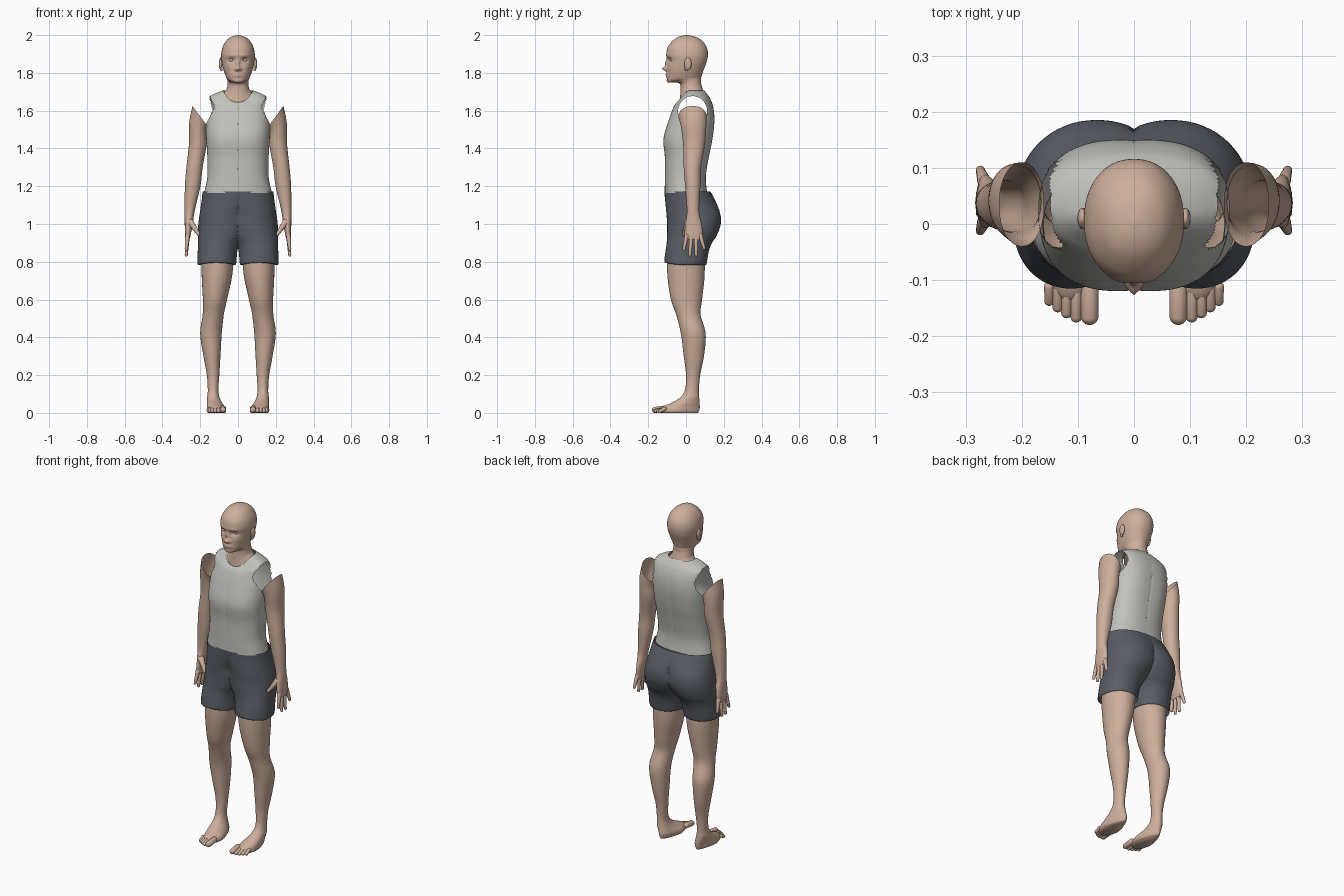
import bpy, bmesh, math
from mathutils import Vector

if "Cube" in bpy.data.objects:
    bpy.data.objects.remove(bpy.data.objects["Cube"])


def material(name, rgb):
    m = bpy.data.materials.new(name)
    m.use_nodes = True
    m.diffuse_color = (*rgb, 1)
    m.node_tree.nodes["Principled BSDF"].inputs["Base Color"].default_value = (*rgb, 1)
    return m


SKIN = material("skin", (0.62, 0.43, 0.33))
SHIRT = material("light grey cloth", (0.53, 0.54, 0.50))
SHORTS = material("dark grey cloth", (0.10, 0.11, 0.13))
EYE = material("eye white", (0.68, 0.62, 0.57))


def finish(name, bm, mat, mirror):
    bmesh.ops.recalc_face_normals(bm, faces=bm.faces)
    for f in bm.faces:
        f.smooth = True
    me = bpy.data.meshes.new(name)
    bm.to_mesh(me)
    bm.free()
    me.materials.append(mat)
    ob = bpy.data.objects.new(name, me)
    bpy.context.collection.objects.link(ob)
    if mirror:
        mod = ob.modifiers.new("mirror", "MIRROR")
        mod.merge_threshold = 0.0005
    return ob


def spline(rows, steps):
    """Smooth in-between rings through the given ones."""
    out = []
    last = len(rows) - 1
    for i in range(last):
        quad = [rows[max(i - 1, 0)], rows[i], rows[i + 1], rows[min(i + 2, last)]]
        for k in range(steps):
            t = k / steps
            out.append([0.5 * (2 * b + (c - a) * t + (2 * a - 5 * b + 4 * c - d) * t * t
                               + (3 * b - a - 3 * c + d) * t ** 3) for a, b, c, d in zip(*quad)])
    return out + [rows[-1]]


def power(v, n):
    return math.copysign(abs(v) ** (2 / n), v)


def loft(name, rings, mat, seg=48, steps=6, n=2.0, half=False, cap=False, mirror=True, shape=None):
    """Ring: z, centre x, half width, front y, back y, front z shift, outward z tilt."""
    bm = bmesh.new()
    loops = []
    rows = [list(r) + [0] * (7 - len(r)) for r in rings]
    for z, cx, rx, yf, yb, dz, tilt in spline(rows, steps):
        loop = []
        for i in range(seg):
            a = math.tau * i / seg
            c, s = math.cos(a), math.sin(a)
            x = cx + rx * power(c, n)
            y = (yf + yb) / 2 + (yb - yf) / 2 * power(s, n)
            h = z + tilt * c + (dz * s * s if s < 0 else 0)
            loop.append(bm.verts.new((max(x, 0) if half else x, y, h)))
        loops.append(loop)
    for lo, hi in zip(loops, loops[1:]):
        for i in range(seg):
            j = (i + 1) % seg
            bm.faces.new((lo[i], lo[j], hi[j], hi[i]))
    if cap:
        bm.faces.new(loops[-1])
    if half:
        wall = [f for f in bm.faces if all(v.co.x < 1e-5 for v in f.verts)]
        bmesh.ops.delete(bm, geom=wall, context="FACES")
    if shape:
        shape(bm)
    return finish(name, bm, mat, mirror)


def capsules(name, items, mat):
    """Tapered round-ended pieces from start to end."""
    bm = bmesh.new()
    for p, q, r0, r1 in items:
        p, q = Vector(p), Vector(q)
        turn = (q - p).to_track_quat("Z", "Y")
        for v in bmesh.ops.create_uvsphere(bm, u_segments=14, v_segments=11, radius=1)["verts"]:
            tip = v.co.z > 0
            v.co = (q if tip else p) + turn @ (v.co * (r1 if tip else r0))
    return finish(name, bm, mat, True)


def ellipsoid(name, centre, size, mat):
    bm = bmesh.new()
    bmesh.ops.create_uvsphere(bm, u_segments=20, v_segments=14, radius=1)
    for v in bm.verts:
        v.co = Vector(centre) + Vector(a * b for a, b in zip(v.co, size))
    return finish(name, bm, mat, True)


# Head and neck, with the face raised and sunk by soft bumps
BUMPS = [(0.036, 1.868, 0.016, 0.011, 0.013), (0, 1.822, 0.012, 0.011, -0.026),
         (0, 1.85, 0.008, 0.02, -0.014), (0, 1.788, 0.02, 0.009, -0.009),
         (0, 1.787, 0.018, 0.003, 0.006), (0, 1.755, 0.02, 0.01, -0.004),
         (0.05, 1.83, 0.02, 0.02, -0.004), (0.03, 1.892, 0.025, 0.008, -0.004),
         (0.014, 1.818, 0.006, 0.007, -0.008)]


def face(bm):
    for v in bm.verts:
        x, y, z = v.co
        if y < -0.02 and z > 1.735:
            w = min(1, (-y - 0.02) / 0.04)
            for bx, bz, sx, sz, d in BUMPS:
                v.co.y += w * d * math.exp(-((abs(x) - bx) / sx) ** 2 - ((z - bz) / sz) ** 2)


loft("head_and_neck", [
    (1.69, 0, .078, -.035, .095, -.05), (1.715, 0, .06, -.03, .088, -.025),
    (1.745, 0, .055, -.032, .08, -.005), (1.762, 0, .056, -.06, .08, -.012),
    (1.772, 0, .06, -.093, .08, -.022), (1.79, 0, .068, -.102, .085, -.01),
    (1.82, 0, .078, -.1, .095), (1.86, 0, .086, -.098, .11), (1.9, 0, .089, -.104, .116),
    (1.94, 0, .08, -.095, .108), (1.975, 0, .058, -.065, .08), (1.993, 0, .03, -.035, .045),
    (2.0, 0, .002, -.002, .008)], SKIN, seg=96, steps=8, n=2.15, cap=True, mirror=False, shape=face)
ellipsoid("eyes", (.036, -.072, 1.868), (.014, .014, .009), EYE)
ellipsoid("ears", (.092, .01, 1.848), (.009, .019, .033), SKIN)
ellipsoid("ear_lobes", (.088, .002, 1.822), (.007, .009, .013), SKIN)


# Sleeveless shirt, an open shell with armholes
def armhole(bm):
    def polar(co):
        return math.hypot((co.y - .035) / .077, (co.z - 1.597) / .08)
    gone = [f for f in bm.faces
            if f.calc_center_median().x > .1 and polar(f.calc_center_median()) < 1]
    bmesh.ops.delete(bm, geom=gone, context="FACES")
    for v in bm.verts:
        r = polar(v.co)
        if v.is_boundary and v.co.x > .1 and .5 < r < 1.5:
            v.co.y = .035 + (v.co.y - .035) / r
            v.co.z = 1.597 + (v.co.z - 1.597) / r


loft("sleeveless_shirt", [
    (1.165, 0, .18, -.113, .112), (1.25, .01, .152, -.112, .105), (1.35, .02, .142, -.112, .12),
    (1.45, .03, .138, -.119, .14), (1.54, .025, .146, -.095, .15), (1.61, .015, .153, -.07, .146),
    (1.66, 0, .165, -.057, .13, -.025), (1.688, 0, .128, -.048, .112, -.045),
    (1.707, 0, .08, -.04, .096, -.062)],
    SHIRT, seg=96, steps=10, n=2.3, half=True, shape=armhole)

# Shorts, one half mirrored: waist, seat and open leg
loft("shorts", [
    (1.172, 0, .188, -.115, .13), (1.13, .02, .172, -.111, .152), (1.06, .06, .142, -.104, .18),
    (1.0, .068, .142, -.1, .184), (.94, .085, .127, -.1, .163), (.9, .1, .112, -.102, .138),
    (.86, .108, .105, -.108, .122), (.795, .112, .103, -.115, .11, .01),
    (.783, .112, .098, -.109, .104, .012)], SHORTS, seg=64, half=True, n=2.1)


# Legs running down into the feet
def heel(bm):
    for v in bm.verts:
        k = max(0, 1 - v.co.z / .08) * max(0, (v.co.y + .06) / .12)
        v.co.x -= (v.co.x - .125) * .4 * k


loft("legs", [
    (.84, .108, .088, -.1, .1), (.72, .112, .08, -.098, .098), (.6, .122, .064, -.08, .085),
    (.52, .131, .056, -.052, .077), (.42, .143, .057, -.027, .104), (.3, .138, .045, -.012, .095),
    (.2, .132, .033, 0, .075), (.12, .132, .028, -.006, .068), (.078, .13, .034, -.035, .07),
    (.05, .123, .044, -.085, .072), (.03, .116, .051, -.128, .073), (.012, .114, .053, -.14, .07),
    (0, .114, .047, -.132, .064)], SKIN, cap=True, shape=heel)
TOES = [(.079, -.164, .016), (.103, -.165, .0105), (.12, -.158, .01), (.136, -.148, .0095),
        (.151, -.137, .009)]
capsules("toes", [((x, -.112, .022), (x, y, r), r * 1.05, r) for x, y, r in TOES], SKIN)

# Arms, open and slanted at the shoulder, ending in the palm
loft("arms", [
    (1.57, .2, .04, -.04, .11, 0, .055), (1.51, .212, .046, -.026, .107, 0, .028),
    (1.42, .213, .047, -.015, .1), (1.3, .23, .043, -.012, .08), (1.2, .24, .041, -.005, .076),
    (1.07, .256, .027, .005, .07), (1.0, .261, .021, -.004, .083), (.94, .266, .015, -.007, .088),
    (.915, .267, .009, .002, .08)], SKIN, n=2.1, cap=True)
FINGERS = [(.005, -.012, .865), (.029, .02, .836), (.053, .054, .836), (.076, .096, .872)]
hand = [((.267, y0, .94), (.274, y1, z), .0125, .008) for y0, y1, z in FINGERS]
hand.append(((.252, .012, 1.01), (.208, -.012, .945), .018, .009))
capsules("fingers_and_thumbs", hand, SKIN)
